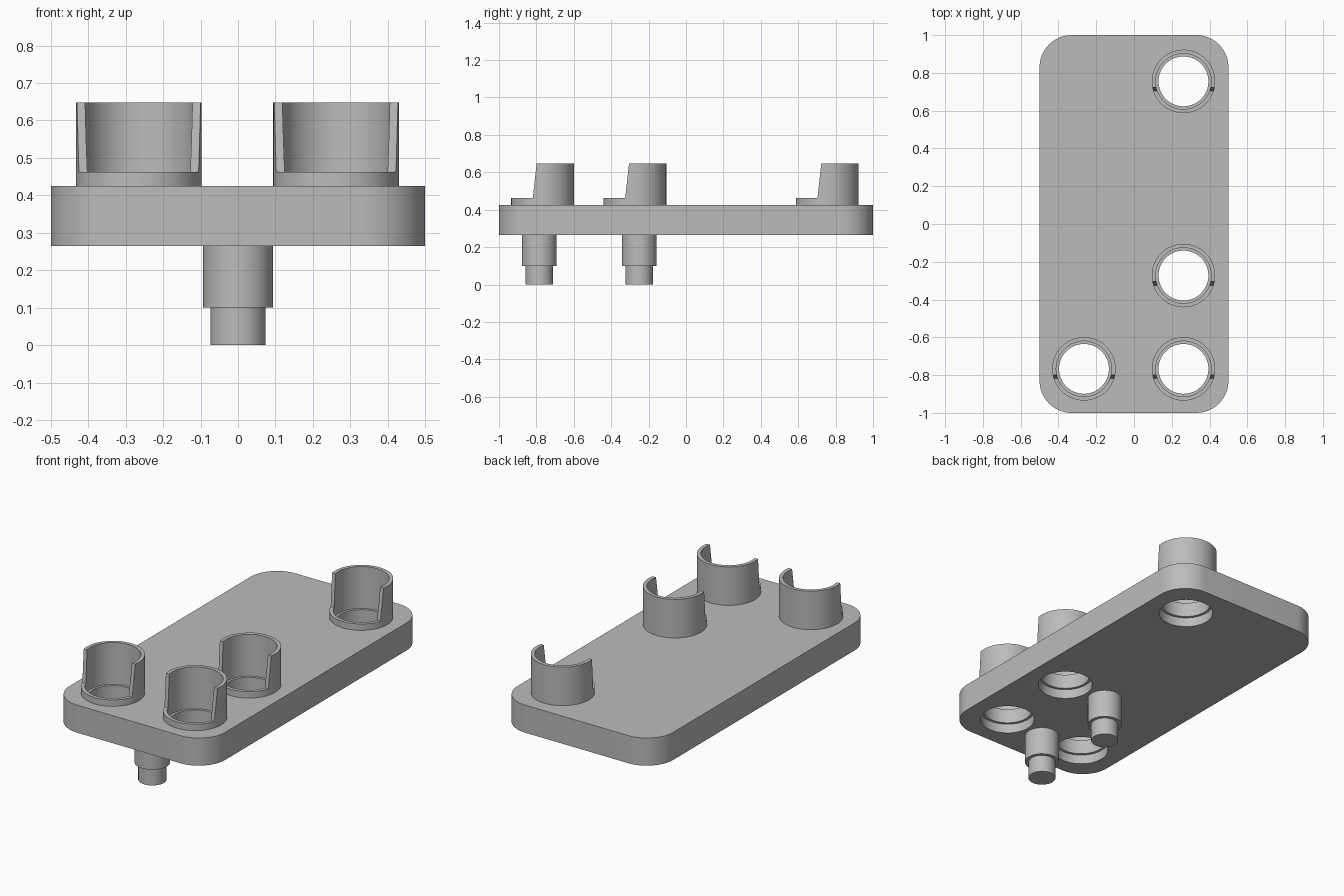
import bpy, bmesh
from math import sin, cos, pi, radians
from mathutils import Vector, Matrix

cube = bpy.data.objects.get("Cube")
if cube:
    bpy.data.objects.remove(cube, do_unlink=True)

SEG = 64
BOTTOM, TOP, RIM, CUP_TOP = 0.265, 0.425, 0.462, 0.648
OUTER, INNER, HOLE = 0.168, 0.147, 0.132
LIP_LOW, LIP_HIGH = 0.32, 0.405
CUPS = [(0.262, 0.755), (0.262, -0.273), (0.262, -0.767), (-0.265, -0.767)]
PEGS = [(0, -0.785), (0, -0.25)]

grey = bpy.data.materials.new("plain grey")
grey.use_nodes = True
COLOUR = (0.5, 0.5, 0.5, 1)
grey.diffuse_color = COLOUR
grey.node_tree.nodes["Principled BSDF"].inputs["Base Color"].default_value = COLOUR


def arc(cx, cy, r, start, end, n):
    return [(cx + r * cos(start + (end - start) * i / n),
             cy + r * sin(start + (end - start) * i / n)) for i in range(n + 1)]


def finish(name, bm, location=(0, 0, 0)):
    mesh = bpy.data.meshes.new(name)
    bm.to_mesh(mesh)
    bm.free()
    mesh.materials.append(grey)
    obj = bpy.data.objects.new(name, mesh)
    obj.location = location
    bpy.context.collection.objects.link(obj)
    bpy.ops.object.select_all(action="DESELECT")
    obj.select_set(True)
    bpy.context.view_layer.objects.active = obj
    bpy.ops.object.shade_smooth_by_angle(angle=radians(30))
    return obj


def lathe(profile):
    """Turn a radius/height profile around the vertical axis."""
    bm = bmesh.new()
    verts = [bm.verts.new((r, 0, z)) for r, z in profile]
    edges = [bm.edges.new(pair) for pair in zip(verts, verts[1:])]
    bmesh.ops.spin(bm, geom=verts + edges, cent=(0, 0, 0), axis=(0, 0, 1),
                   angle=2 * pi, steps=SEG, use_duplicate=False)
    bmesh.ops.remove_doubles(bm, verts=bm.verts, dist=1e-5)
    bmesh.ops.recalc_face_normals(bm, faces=bm.faces)
    return bm


# Rounded plate with four through holes
outline = []
for k, (sx, sy) in enumerate([(1, 1), (-1, 1), (-1, -1), (1, -1)]):
    outline += arc(sx * 0.33, sy * 0.83, 0.17, k * pi / 2, (k + 1) * pi / 2, 16)
loops = [outline] + [arc(x, y, INNER, 0, 2 * pi, SEG)[:-1] for x, y in CUPS]
bm = bmesh.new()
for loop in loops:
    verts = [bm.verts.new((x, y, BOTTOM)) for x, y in loop]
    for a, b in zip(verts, verts[1:] + verts[:1]):
        bm.edges.new((a, b))
bmesh.ops.triangle_fill(bm, edges=bm.edges[:], use_beauty=True, normal=(0, 0, 1))
top = bmesh.ops.extrude_face_region(bm, geom=bm.faces[:], use_keep_orig=True)["geom"]
bmesh.ops.translate(bm, vec=(0, 0, TOP - BOTTOM),
                    verts=[v for v in top if isinstance(v, bmesh.types.BMVert)])
bmesh.ops.recalc_face_normals(bm, faces=bm.faces)
finish("plate", bm)

for i, (x, y) in enumerate(CUPS, 1):
    # Low ring on the plate, with the narrow lip inside its hole
    bm = lathe([(OUTER, TOP), (OUTER, RIM), (INNER, RIM), (INNER, LIP_HIGH),
                (HOLE, LIP_HIGH), (HOLE, LIP_LOW), (INNER, LIP_LOW)])
    finish(f"cup_ring_{i}", bm, (x, y, 0))

    # Tall wall, its front sliced off by a slightly leaning plane
    bm = lathe([(INNER, RIM), (OUTER, RIM), (OUTER, CUP_TOP), (INNER, CUP_TOP), (INNER, RIM)])
    cut = bmesh.ops.bisect_plane(bm, geom=bm.verts[:] + bm.edges[:] + bm.faces[:],
                                 plane_co=(0, -0.052, RIM), plane_no=(0, -1, 0.11),
                                 clear_outer=True)["geom_cut"]
    bmesh.ops.holes_fill(bm, edges=[e for e in cut if isinstance(e, bmesh.types.BMEdge)])
    bmesh.ops.recalc_face_normals(bm, faces=bm.faces)
    finish(f"cup_wall_{i}", bm, (x, y, 0))

# Stepped pegs underneath
for i, (x, y) in enumerate(PEGS, 1):
    bm = lathe([(0.093, BOTTOM), (0.093, 0.1), (0.074, 0.1), (0.074, 0), (0, 0)])
    finish(f"peg_{i}", bm, (x, y, 0))
